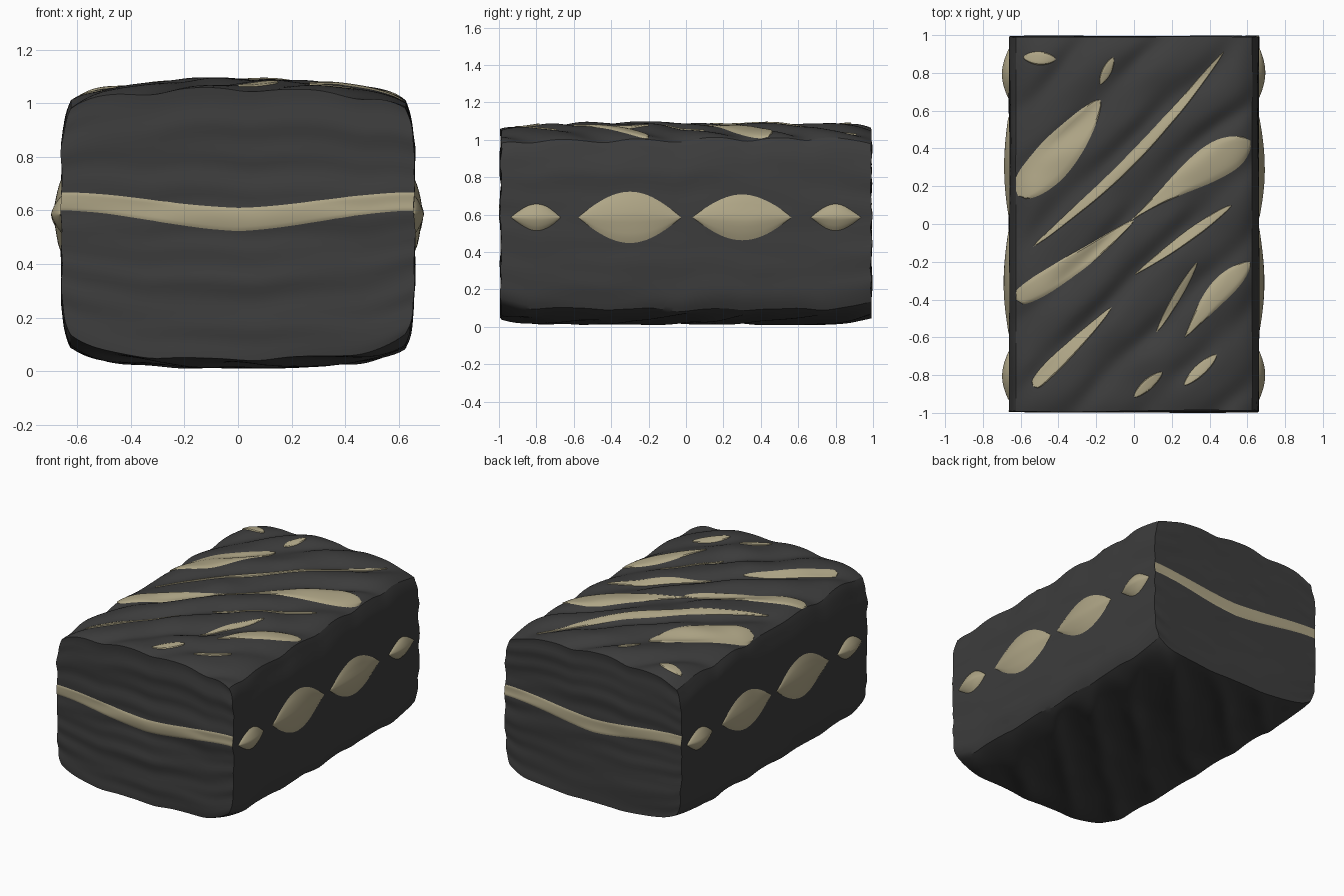
import bpy, bmesh
from math import sin, cos, pi, hypot
from mathutils import Vector, noise

cube = bpy.data.objects.get("Cube")
if cube:
    bpy.data.objects.remove(cube, do_unlink=True)


def material(name, rgb):
    mat = bpy.data.materials.new(name)
    mat.use_nodes = True
    mat.diffuse_color = (*rgb, 1)
    bsdf = mat.node_tree.nodes["Principled BSDF"]
    bsdf.inputs["Base Color"].default_value = (*rgb, 1)
    bsdf.inputs["Roughness"].default_value = 0.9
    return mat


coal = material("dark grey stone", (0.046, 0.046, 0.046))
sand = material("pale sand stone", (0.43, 0.38, 0.24))


def finish(name, bm, mat, outward):
    """Make the mesh object, with faces turned outward and sharp edges kept."""
    bmesh.ops.remove_doubles(bm, verts=bm.verts, dist=0.0003)
    bmesh.ops.recalc_face_normals(bm, faces=bm.faces)
    if outward and sum(f.normal.dot(Vector(outward)) for f in bm.faces) < 0:
        bmesh.ops.reverse_faces(bm, faces=bm.faces)
    mesh = bpy.data.meshes.new(name)
    bm.to_mesh(mesh)
    bm.free()
    mesh.materials.append(mat)
    obj = bpy.data.objects.new(name, mesh)
    bpy.context.collection.objects.link(obj)
    bpy.ops.object.select_all(action="DESELECT")
    obj.select_set(True)
    bpy.context.view_layer.objects.active = obj
    bpy.ops.object.shade_smooth_by_angle(angle=0.5)


def add_grid(bm, nu, nv, point):
    """Quad patch sampled from point(u, v), both running from -1 to 1."""
    rows = [[bm.verts.new(point(2 * i / nu - 1, 2 * j / nv - 1))
             for j in range(nv + 1)] for i in range(nu + 1)]
    for r, s in zip(rows, rows[1:]):
        for j in range(nv):
            bm.faces.new((r[j], s[j], s[j + 1], r[j + 1]))


# Rock surface: a unit cube (a, b, c) warped into a weathered block
LENGTH, WIDTH, TOP_WIDTH = 0.99, 0.66, 0.63


def ridges(a, b, seed):
    x, y = a * TOP_WIDTH, b * LENGTH
    wobble = noise.noise(Vector((x * 2, y * 2, seed)))
    across = 0.72 * y - 0.69 * x + 0.06 * wobble
    size = 0.015 + 0.014 * noise.noise(Vector((x * 3, y * 3, seed + 5)))
    rough = 0.014 * noise.noise(Vector((x * 4, y * 4, seed + 9)))
    phase = 2 * pi * (across - 0.06) / 0.27
    return rough - size * cos(phase + 0.4 * sin(phase)) * (1 - 0.4 * a ** 8)


def top_z(a, b):
    edge = 0.045 * a * a + 0.03 * a ** 10 + 0.02 * b ** 12
    return 1.072 - edge + ridges(a, b, 1) * (1 - 0.4 * b ** 8)


def bottom_z(a, b):
    edge = 0.035 * a * a + 0.035 * a ** 8 + 0.022 * b ** 10 + 0.02 * a ** 8 * b ** 10
    return max(0, 0.022 + edge + 0.7 * ridges(a, b, 20) * (1 - 0.6 * b ** 8))


def surface(a, b, c):
    low, high = bottom_z(a, b), top_z(a, b)
    side = WIDTH - 0.035 * c ** 6 + 0.008 * noise.noise(Vector((a * 5, b * 2, c * 4)))
    strata = 0.012 * noise.noise(Vector((a * 0.8, b * 3, c * 6)))
    return Vector((a * side, b * min(1, LENGTH + strata), low + (high - low) * (c + 1) / 2))


def level(a, b, z):
    low, high = bottom_z(a, b), top_z(a, b)
    return 2 * (z - low) / (high - low) - 1


bm = bmesh.new()
for s in (-1, 1):
    add_grid(bm, 64, 90, lambda u, v: surface(u, v, s))
    add_grid(bm, 64, 48, lambda u, v: surface(u, s, v))
    add_grid(bm, 90, 48, lambda u, v: surface(s, u, v))
finish("rock_block", bm, coal, None)


# Sagging sand seam across the front and back
def seam(end):
    def point(u, v):
        t = min(1, abs(u) / 0.95)
        rise = 0.3 * t + 0.7 * t * t * (3 - 2 * t)
        low, high = 0.52 + 0.077 * rise, 0.613 + 0.057 * rise
        z = low + (high - low) * (v + 1) / 2
        p = surface(u, end, level(u, end, z))
        p.y += end * (0.004 * (1 - v ** 8) - 0.001)
        return p
    return point


for name, end in (("front_seam", -1), ("back_seam", 1)):
    bm = bmesh.new()
    add_grid(bm, 64, 10, seam(end))
    finish(name, bm, sand, (0, end, 0))


# Bulging sand lenses along both sides: centre y, half length, half height, bulge
LENSES = [(-0.8, 0.13, 0.072, 0.034), (-0.3, 0.275, 0.14, 0.026),
          (0.3, 0.265, 0.125, 0.026), (0.8, 0.13, 0.072, 0.034)]


def lens(side, y, length, height, bulge):
    def point(u, v):
        swell = max(0, cos(u * pi / 2)) ** 0.95
        b = (y + u * length) / LENGTH
        p = surface(side, b, level(side, b, 0.585 + v * height * swell))
        p.x += side * (bulge * swell * (1 - abs(v) ** 1.4) + 0.004 * (1 - v ** 8) - 0.001)
        return p
    return point


for name, side in (("left_lens", 1), ("right_lens", -1)):
    for shape in LENSES:
        bm = bmesh.new()
        add_grid(bm, 24, 10, lens(side, *shape))
        finish(name, bm, sand, (side, 0, 0))


# Sand streaks on top: start x, y, end x, y, half width, skew, bend
STREAKS = [
    (-0.59, 0.88, -0.42, 0.87, 0.037, 1, 0),
    (-0.62, 0.15, -0.18, 0.66, 0.11, 0.7, -0.02),
    (-0.18, 0.74, -0.11, 0.88, 0.026, 1, 0),
    (-0.54, -0.12, 0.48, 0.91, 0.032, 1, -0.05),
    (-0.04, 0.0, 0.62, 0.44, 0.1, 2.4, 0.02),
    (-0.63, -0.4, 0.0, 0.02, 0.062, 0.5, -0.015),
    (0.0, -0.27, 0.52, 0.1, 0.03, 1.3, 0),
    (-0.54, -0.86, -0.12, -0.44, 0.042, 0.5, 0),
    (0.12, -0.57, 0.34, -0.2, 0.022, 1, 0),
    (0.27, -0.6, 0.62, -0.2, 0.062, 1.5, 0.02),
    (0.0, -0.92, 0.15, -0.79, 0.03, 1, 0),
    (0.27, -0.86, 0.44, -0.69, 0.033, 1, 0),
]


def streak(x0, y0, x1, y1, width, skew, bend):
    dx, dy = x1 - x0, y1 - y0
    run = hypot(dx, dy)

    def point(u, v):
        t = (u + 1) / 2
        swell = max(0, sin(pi * t ** skew)) ** 0.6
        offset = v * width * swell + bend * sin(pi * t)
        x = min(TOP_WIDTH, max(-TOP_WIDTH, x0 + dx * t - dy / run * offset))
        y = y0 + dy * t + dx / run * offset
        p = surface(x / TOP_WIDTH, y / LENGTH, 1)
        p.z += 0.009 * (1 - v ** 8) - 0.002
        return p
    return point


for shape in STREAKS:
    bm = bmesh.new()
    add_grid(bm, 48, 10, streak(*shape))
    finish("top_streak", bm, sand, (0, 0, 1))
